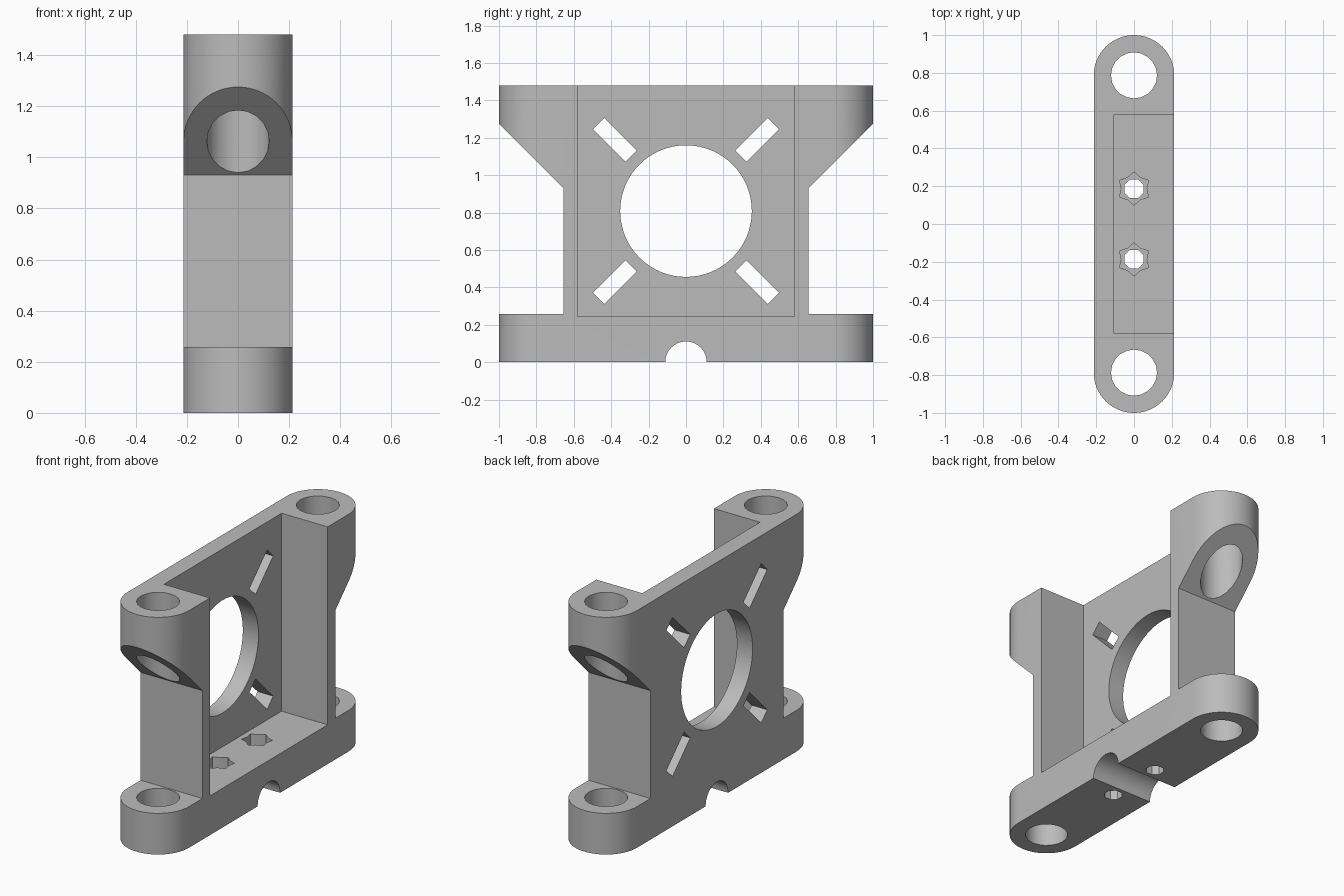
import bpy, bmesh
from math import sin, cos, pi
from mathutils import Matrix, Vector

cube = bpy.data.objects.get("Cube")
if cube:
    bpy.data.objects.remove(cube)

HALF_W, HALF_L, HEIGHT = 0.213, 1.0, 1.48
BOLT_Y = HALF_L - HALF_W
MID_Z = 0.808

grey = bpy.data.materials.new("plain grey")
grey.use_nodes = True
colour = (0.5, 0.5, 0.5, 1)
grey.diffuse_color = colour
grey.node_tree.nodes["Principled BSDF"].inputs["Base Color"].default_value = colour


def prism(name, outline, low, high, axis="z"):
    """Extrude a 2D outline: (x, y) along z, or (y, z) along x."""
    bm = bmesh.new()
    place = (lambda a, b: (a, b, low)) if axis == "z" else (lambda a, b: (low, a, b))
    face = bm.faces.new([bm.verts.new(place(a, b)) for a, b in outline])
    side = bmesh.ops.extrude_face_region(bm, geom=[face])
    shift = Vector((0, 0, high - low)) if axis == "z" else Vector((high - low, 0, 0))
    verts = [v for v in side["geom"] if isinstance(v, bmesh.types.BMVert)]
    bmesh.ops.translate(bm, vec=shift, verts=verts)
    bmesh.ops.recalc_face_normals(bm, faces=bm.faces)
    mesh = bpy.data.meshes.new(name)
    bm.to_mesh(mesh)
    bm.free()
    mesh.materials.append(grey)
    obj = bpy.data.objects.new(name, mesh)
    bpy.context.collection.objects.link(obj)
    return obj


def ring(a, b, radii, sides, turn=0.0):
    """Closed outline about (a, b); radii repeat around the ring."""
    return [(a + radii[i % len(radii)] * cos(turn + 2 * pi * i / sides),
             b + radii[i % len(radii)] * sin(turn + 2 * pi * i / sides))
            for i in range(sides)]


def rectangle(a0, b0, a1, b1):
    return [(a0, b0), (a1, b0), (a1, b1), (a0, b1)]


def combine(target, cutter, operation="DIFFERENCE"):
    mod = target.modifiers.new("shape", "BOOLEAN")
    mod.operation, mod.solver, mod.object = operation, "EXACT", cutter
    bpy.context.view_layer.objects.active = target
    bpy.ops.object.modifier_apply(modifier=mod.name)
    bpy.data.objects.remove(cutter)


# Rounded bar footprint, full height
ARC = 32
footprint = [(HALF_W * cos(pi * i / ARC), BOLT_Y + HALF_W * sin(pi * i / ARC))
             for i in range(ARC + 1)]
footprint += [(-x, -y) for x, y in footprint]
bracket = prism("motor_bracket", footprint, 0, HEIGHT)

# Side profile with base flanges and sloped upper ears
half = [(1.1, 0), (1.1, 0.257), (0.655, 0.257), (0.655, 0.93), (1.1, 1.375), (1.1, HEIGHT)]
profile = half + [(-y, z) for y, z in reversed(half)]
combine(bracket, prism("side_profile", profile, -0.5, 0.5, "x"), "INTERSECT")

# Pocket open to one side and the top
combine(bracket, prism("pocket", rectangle(-0.105, -0.58, 0.5, 0.58), 0.245, 2))

# Large round opening and the half-round notch under the base
combine(bracket, prism("round_opening", ring(0, MID_Z, [0.352], 64), -0.5, 0.5, "x"))
combine(bracket, prism("base_notch", ring(0, 0, [0.111], 32), -0.5, 0.5, "x"))

# Four diagonal slots
for sy in (-1, 1):
    for sz in (-1, 1):
        turn = Matrix.Rotation(sy * sz * pi / 4, 2)
        centre = Vector((sy * 0.38, MID_Z + sz * 0.38))
        slot = [tuple(centre + turn @ Vector(p))
                for p in rectangle(-0.123, -0.042, 0.123, 0.042)]
        combine(bracket, prism("slot", slot, -0.5, 0.5, "x"))

# Vertical bolt holes, small screw holes and their star-shaped nut recesses
for s in (-1, 1):
    combine(bracket, prism("bolt_hole", ring(0, s * BOLT_Y, [0.122], 20), -0.5, 2))
    combine(bracket, prism("screw_hole", ring(0, s * 0.187, [0.054], 8, pi / 8), -0.5, 0.5))
    combine(bracket, prism("nut_recess", ring(0, s * 0.187, [0.088, 0.067], 12, pi / 2), 0.12, 0.5))

# Smooth curved walls, crisp edges
bpy.ops.object.select_all(action="DESELECT")
bracket.select_set(True)
bpy.context.view_layer.objects.active = bracket
bpy.ops.object.shade_smooth_by_angle(angle=pi / 6)
